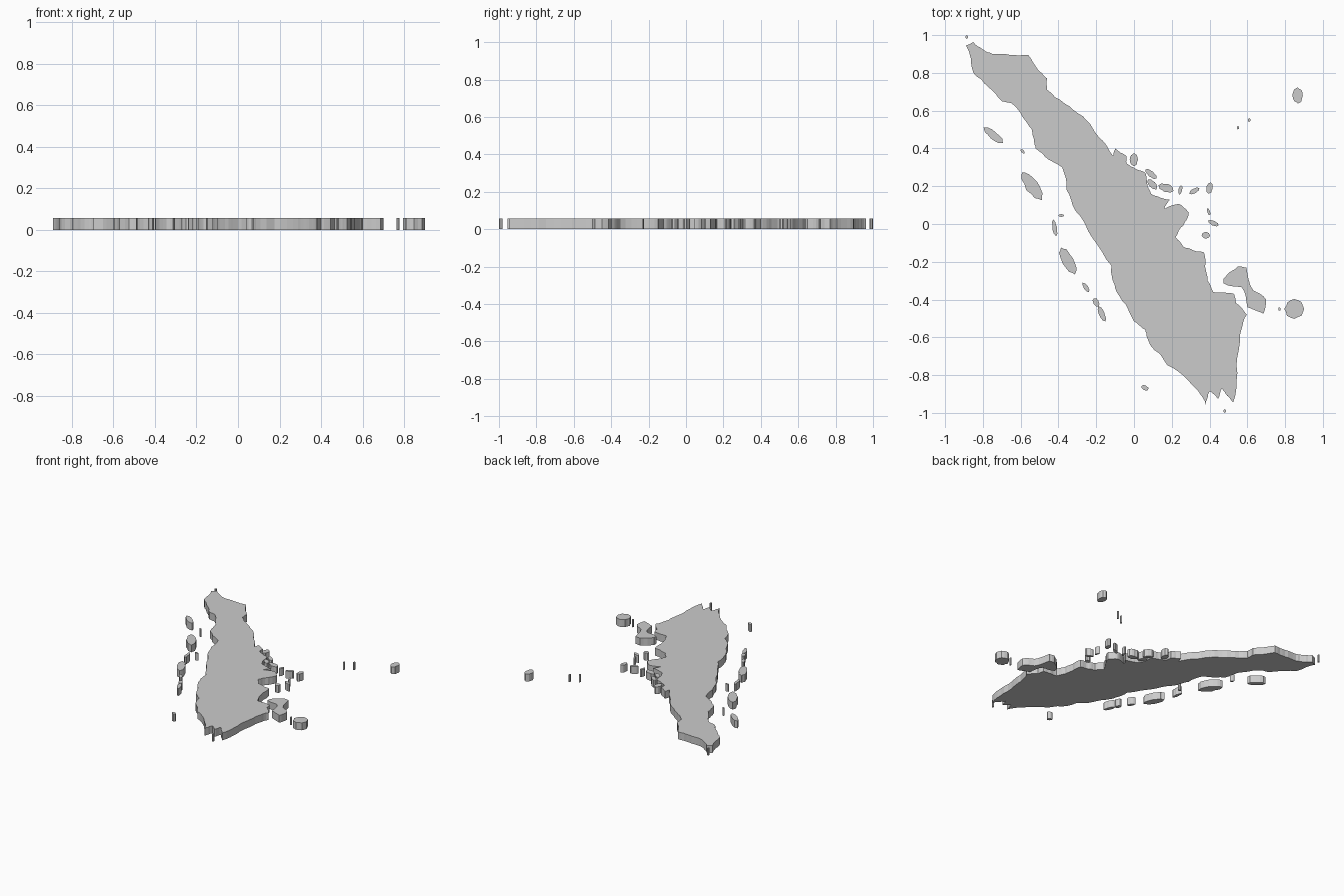
import bpy, bmesh, math, random
from mathutils import Vector

if "Cube" in bpy.data.objects:
    bpy.data.objects.remove(bpy.data.objects["Cube"])

random.seed(4)
H = 0.057  # slab thickness


def rough(points, levels, amp):
    """Break each coast segment at its middle with a little sideways wobble."""
    pts = [Vector(p) for p in points]
    for _ in range(levels):
        out = []
        for a, b in zip(pts, pts[1:] + pts[:1]):
            d = b - a
            out.append(a)
            if d.length > 0.02:
                out.append((a + b) / 2 + Vector((-d.y, d.x)) * random.uniform(-amp, amp))
        pts = out
    return pts


def slab(name, outline):
    """Fill a closed outline and extrude it upward."""
    bm = bmesh.new()
    vs = [bm.verts.new((p.x, p.y, 0)) for p in outline]
    edges = [bm.edges.new((a, b)) for a, b in zip(vs, vs[1:] + vs[:1])]
    bmesh.ops.triangle_fill(bm, edges=edges, use_beauty=True, normal=(0, 0, 1))
    ext = bmesh.ops.extrude_face_region(bm, geom=bm.faces[:], use_keep_orig=True)
    top = [g for g in ext["geom"] if isinstance(g, bmesh.types.BMVert)]
    bmesh.ops.translate(bm, verts=top, vec=(0, 0, H))
    bmesh.ops.recalc_face_normals(bm, faces=bm.faces[:])
    me = bpy.data.meshes.new(name)
    bm.to_mesh(me)
    bm.free()
    bpy.context.collection.objects.link(bpy.data.objects.new(name, me))


def island(name, x, y, length, width, tilt, sides=8):
    """Ragged oval island, long axis turned by tilt degrees."""
    c, s = math.cos(math.radians(tilt)), math.sin(math.radians(tilt))
    pts = []
    for i in range(sides):
        a = math.tau * i / sides
        r = random.uniform(0.93, 1.07) if i % (sides // 2) else 1
        u, v = r * length / 2 * math.cos(a), r * width / 2 * math.sin(a)
        pts.append((x + u * c - v * s, y + u * s + v * c))
    slab(name, rough(pts, 1, 0.08))


# Mainland coast, clockwise from the north-west tip
east_coast = [
    (-.89, .945), (-.85, .963), (-.75, .9), (-.56, .895), (-.46, .77), (-.46, .71), (-.27, .57),
    (-.21, .49), (-.11, .36), (-.1, .4), (-.04, .36), (-.04, .32), (.06, .27), (.09, .16),
    (.19, .13), (.16, .08), (.24, .105), (.29, .06), (.22, -.07), (.26, -.12), (.37, -.15),
    (.39, -.3), (.42, -.36), (.53, -.37), (.54, -.42), (.598, -.48), (.56, -.63), (.525, -.945)]
west_coast = [
    (.465, -.87), (.445, -.925), (.4, -.885), (.38, -.955), (.29, -.83), (.085, -.64), (.06, -.56),
    (0, -.515), (-.1, -.34), (-.12, -.22), (-.31, .07), (-.38, .3), (-.52, .4), (-.54, .5),
    (-.65, .64), (-.7, .65), (-.85, .8)]
slab("mainland", rough(east_coast + west_coast, 3, 0.07))

# Western island chain: x, y, length, width, tilt
for i, spec in enumerate([
        (-.745, .47, .13, .04, -38), (-.59, .385, .03, .015, -45), (-.54, .2, .18, .07, -55),
        (-.42, -.02, .09, .025, -80), (-.385, .045, .03, .015, 0), (-.35, -.195, .16, .06, -63),
        (-.255, -.335, .06, .025, -55), (-.2, -.415, .05, .03, -60), (-.17, -.475, .09, .03, -65),
        (.058, -.867, .04, .025, -30)]):
    island(f"west_island_{i + 1}", *spec)

# Islands of the eastern strait
for i, spec in enumerate([
        (0, .34, .07, .045, 90), (.09, .265, .075, .03, -40), (.097, .21, .07, .035, -50),
        (.17, .19, .085, .045, -20), (.245, .18, .05, .02, 80), (.32, .175, .06, .025, 30),
        (.4, .19, .06, .035, 80), (.42, .005, .06, .025, -25), (.38, -.06, .045, .035, 0),
        (.395, .065, .04, .015, -70)]):
    island(f"strait_island_{i + 1}", *spec)

# Large bent island beside the south-east coast, and its round neighbour
slab("bent_island", rough([
    (.475, -.29), (.55, -.225), (.595, -.23), (.63, -.35), (.7, -.4), (.685, -.475),
    (.6, -.44), (.57, -.335), (.475, -.315)], 2, 0.07))
island("round_island", .848, -.45, .105, .1, 0)

# Small outliers to the north-east and at the two ends
island("far_island", .867, .68, .085, .055, 90)
for i, (x, y) in enumerate([(.55, .51), (.61, .55), (.77, -.45), (-.885, .99), (.48, -.99)]):
    island(f"islet_{i + 1}", x, y, .02, .014, 90, 6)
